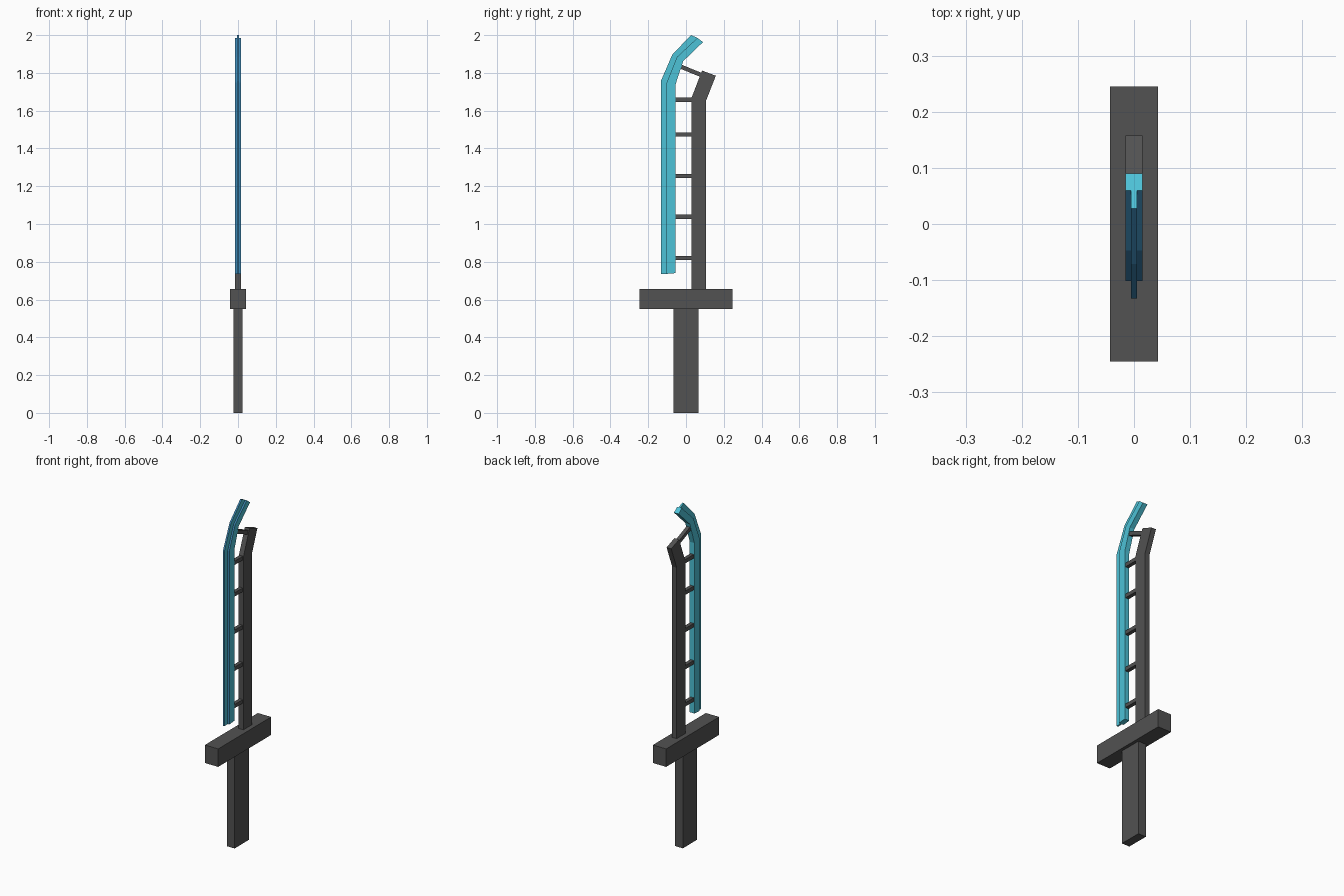
import bpy
import bmesh
from mathutils import Vector

cube = bpy.data.objects.get("Cube")
if cube:
    bpy.data.objects.remove(cube, do_unlink=True)


def material(name, rgb):
    mat = bpy.data.materials.new(name)
    mat.use_nodes = True
    mat.diffuse_color = (*rgb, 1)
    mat.node_tree.nodes["Principled BSDF"].inputs["Base Color"].default_value = (*rgb, 1)
    return mat


GREY = material("dark grey", (0.085, 0.085, 0.085))
CYAN = material("cyan", (0.075, 0.54, 0.68))
BLUE = material("edge blue", (0.045, 0.24, 0.45))


def finish(name, bm, *mats):
    bmesh.ops.recalc_face_normals(bm, faces=bm.faces)
    mesh = bpy.data.meshes.new(name)
    bm.to_mesh(mesh)
    bm.free()
    for mat in mats:
        mesh.materials.append(mat)
    obj = bpy.data.objects.new(name, mesh)
    bpy.context.collection.objects.link(obj)
    return obj


def box(name, half_x, y0, y1, z0, z1):
    bm = bmesh.new()
    bmesh.ops.create_cube(bm, size=1)
    for v in bm.verts:
        v.co = (v.co.x * 2 * half_x,
                y0 + (v.co.y + 0.5) * (y1 - y0),
                z0 + (v.co.z + 0.5) * (z1 - z0))
    return finish(name, bm, GREY)


def loft(name, stations, widths, mats, painted=()):
    """Sweep a mirrored section; each station lists (y, z) from front to back."""
    bm = bmesh.new()
    rings = []
    for pts in stations:
        left = [bm.verts.new((w, *pts[i])) for i, w in widths]
        right = [bm.verts.new((-w, *pts[i])) for i, w in reversed(widths)]
        rings.append(left + right)
    n = len(rings[0])
    for lower, upper in zip(rings, rings[1:]):
        for i in range(n):
            j = (i + 1) % n
            face = bm.faces.new((lower[i], lower[j], upper[j], upper[i]))
            face.material_index = int(i in painted)
    bm.faces.new(rings[0])
    bm.faces.new(rings[-1])
    return finish(name, bm, *mats)


def rung(name, start, end, half=0.011):
    a, b = Vector((0, *start)), Vector((0, *end))
    side = Vector((1, 0, 0)).cross(b - a).normalized() * half
    stations = [((p - side).yz, (p + side).yz) for p in (a, b)]
    return loft(name, stations, [(0, half), (1, half)], [GREY])


# Handle and guard
box("handle", 0.025, -0.067, 0.065, 0, 0.55)
box("guard", 0.043, -0.245, 0.245, 0.55, 0.655)

# Rear spine with its bent tip
loft("rear_spine",
     [((0.028, 0.655), (0.107, 0.655)),
      ((0.028, 1.665), (0.107, 1.655)),
      ((0.085, 1.812), (0.158, 1.785))],
     [(0, 0.015), (1, 0.015)], [GREY])

# Front blade: a thin cutting edge stepping out to a thicker back
loft("front_blade",
     [((-0.133, 0.735), (-0.102, 0.736), (-0.056, 0.74)),
      ((-0.133, 1.757), (-0.102, 1.75), (-0.056, 1.737)),
      ((-0.071, 1.9), (-0.047, 1.885), (-0.015, 1.862)),
      ((0.028, 2.0), (0.06, 1.985), (0.09, 1.963))],
     [(0, 0.005), (1, 0.005), (1, 0.015), (2, 0.015)],
     [CYAN, BLUE], painted=(1, 5, 7))

# Cross bars joining the blade and the spine
for k, z in enumerate((0.82, 1.038, 1.255, 1.473, 1.658)):
    rung(f"cross_bar_{k + 1}", (-0.06, z), (0.032, z))
rung("cross_bar_top", (-0.025, 1.832), (0.09, 1.785))
